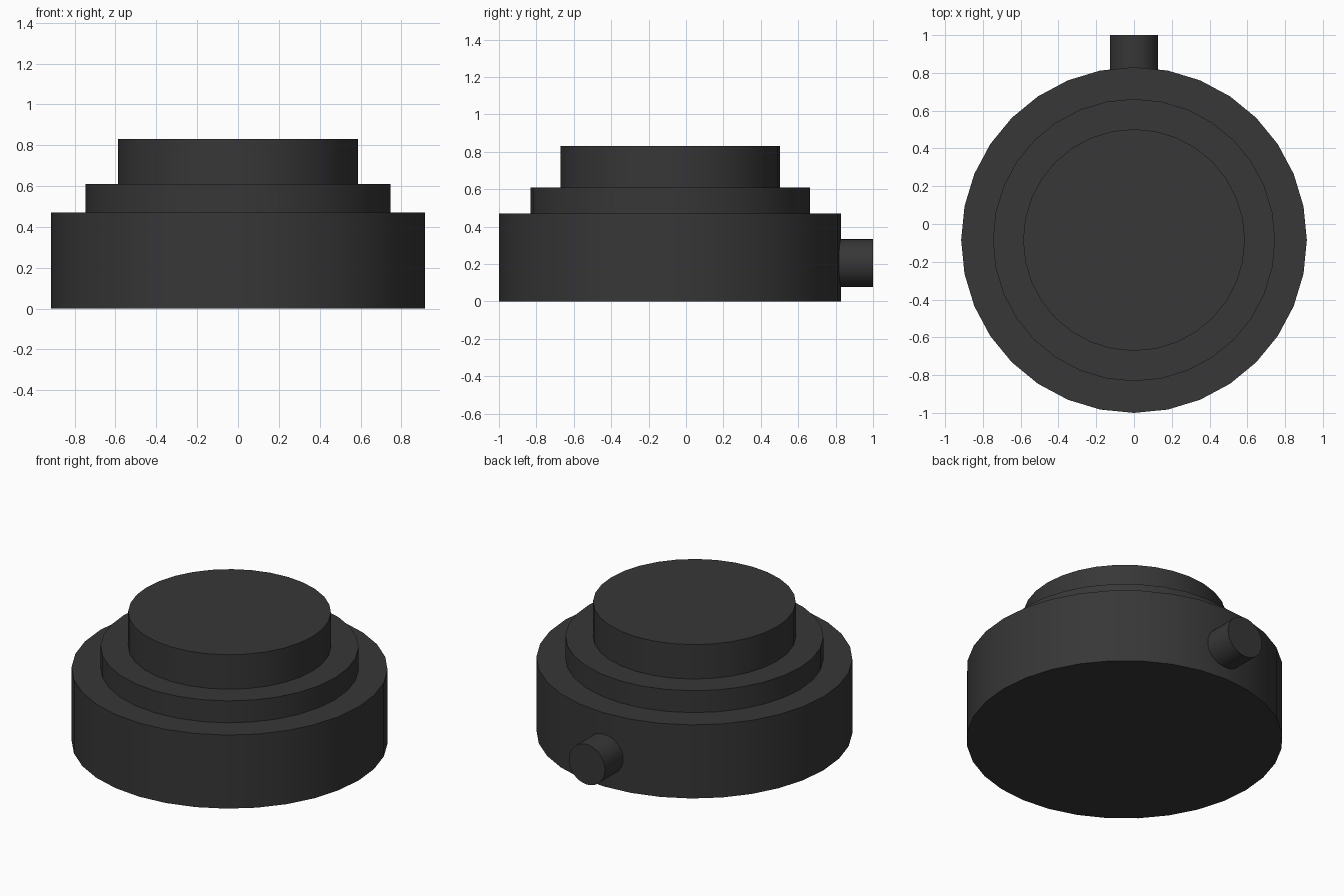
import bpy
import math

default_cube = bpy.data.objects.get("Cube")
if default_cube:
    bpy.data.objects.remove(default_cube, do_unlink=True)

# Single dark finish
charcoal = bpy.data.materials.new("charcoal")
charcoal.use_nodes = True
color = (0.038, 0.038, 0.039, 1)
charcoal.diffuse_color = color
charcoal.node_tree.nodes["Principled BSDF"].inputs["Base Color"].default_value = color

SIDES = 32
CENTER_Y = -0.085


def disc(name, radius, length, location, rotation=(0, 0, 0)):
    """Capped cylinder with rounded shading and crisp rims."""
    bpy.ops.mesh.primitive_cylinder_add(vertices=SIDES, radius=radius, depth=length,
                                        location=location, rotation=rotation)
    obj = bpy.context.object
    obj.name = name
    obj.data.materials.append(charcoal)
    bpy.ops.object.shade_smooth_by_angle(angle=math.radians(30))
    return obj


# Stepped round body, stacked from the ground up
bottom = 0.0
for name, radius, top in (("base_drum", 0.915, 0.47),
                          ("middle_step", 0.747, 0.61),
                          ("top_cap", 0.587, 0.83)):
    disc(name, radius, top - bottom, (0, CENTER_Y, (bottom + top) / 2))
    bottom = top

# Rear cable stub, seated slightly into the drum
start, end = 0.80, 1.0
disc("rear_stub", 0.128, end - start, (0, (start + end) / 2, 0.205),
     (math.pi / 2, 0, 0))
